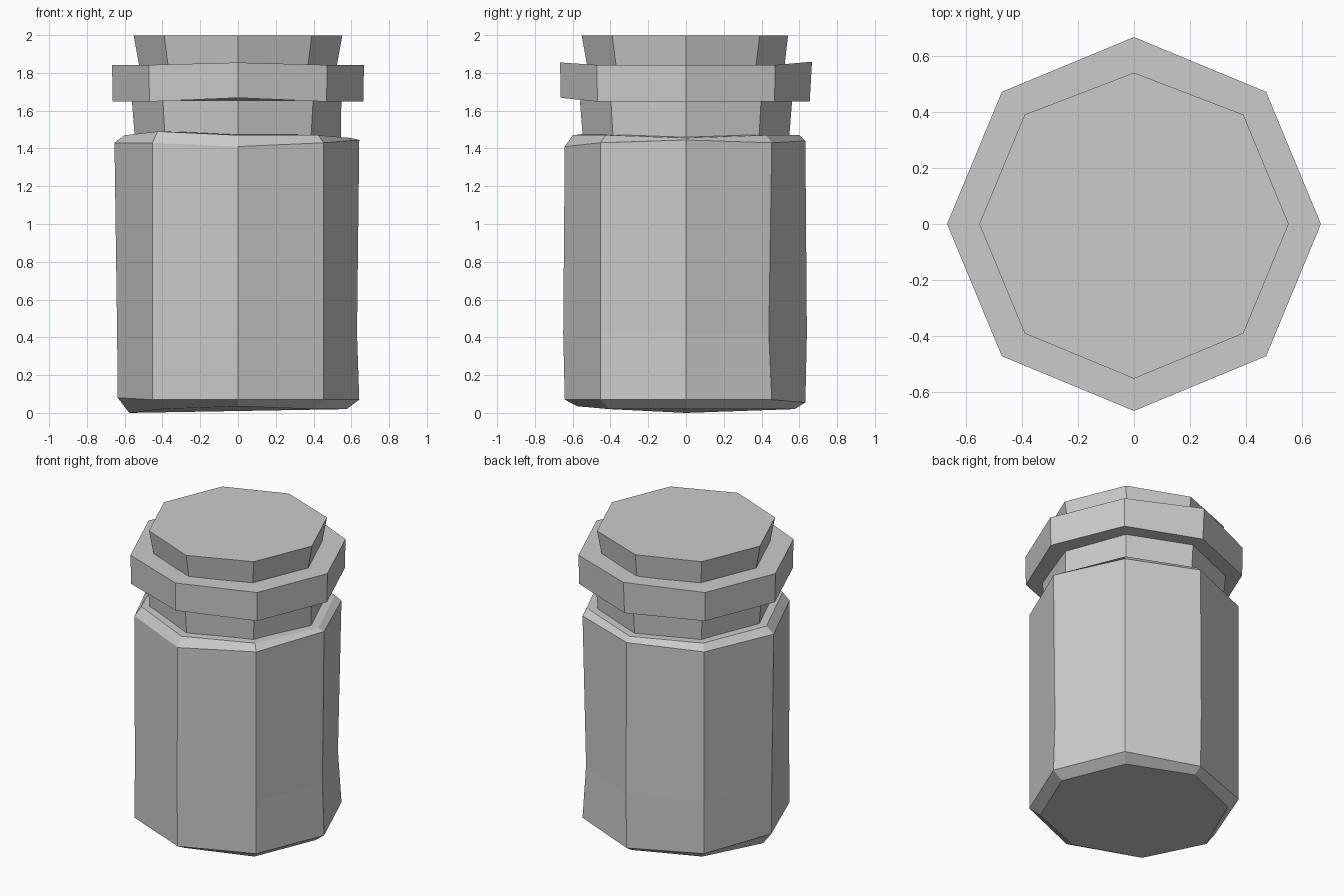
import bpy
import bmesh
from math import cos, sin, pi

cube = bpy.data.objects.get("Cube")
if cube:
    bpy.data.objects.remove(cube, do_unlink=True)

SIDES = 8
# Corner numbers, counter-clockwise from the model's left
LEFT, BACK_LEFT, BACK, BACK_RIGHT, RIGHT, FRONT_RIGHT, FRONT, FRONT_LEFT = range(SIDES)

grey = bpy.data.materials.new("light_grey")
grey.use_nodes = True
colour = (0.6, 0.6, 0.6, 1)
grey.diffuse_color = colour
grey.node_tree.nodes["Principled BSDF"].inputs["Base Color"].default_value = colour


def octagon_solid(name, rings):
    """Stack eight-sided rings (radius, height, {corner: (out, up)}) into a closed solid."""
    bm = bmesh.new()
    loops = []
    for radius, height, nudges in rings:
        loop = []
        for i in range(SIDES):
            out, up = nudges.get(i, (0, 0))
            a = 2 * pi * i / SIDES
            r = radius + out
            loop.append(bm.verts.new((r * cos(a), r * sin(a), height + up)))
        loops.append(loop)
    for low, high in zip(loops, loops[1:]):
        for i in range(SIDES):
            j = (i + 1) % SIDES
            bm.faces.new((low[i], low[j], high[j], high[i]))
    bm.faces.new(loops[0][::-1])
    bm.faces.new(loops[-1])
    mesh = bpy.data.meshes.new(name)
    bm.to_mesh(mesh)
    bm.free()
    mesh.materials.append(grey)
    obj = bpy.data.objects.new(name, mesh)
    bpy.context.collection.objects.link(obj)
    return obj


# Main body with bevelled foot and shoulder, slightly uneven as if hand-cut
octagon_solid("jar_body", [
    (0.575, 0.02, {RIGHT: (0, -0.02), FRONT: (0, 0.015)}),
    (0.642, 0.07, {RIGHT: (-0.005, 0.01), BACK: (-0.01, -0.015)}),
    (0.640, 0.42, {LEFT: (-0.01, 0), BACK_LEFT: (-0.02, 0), FRONT: (0.01, 0)}),
    (0.642, 1.43, {LEFT: (0, 0.015), RIGHT: (0.012, 0),
                   FRONT: (0, -0.02), BACK: (-0.01, 0.01)}),
    (0.600, 1.47, {LEFT: (0, -0.015), FRONT_RIGHT: (0, 0.02)}),
])

# Narrow neck, flaring a little upwards
octagon_solid("neck", [
    (0.545, 1.44, {}),
    (0.562, 1.655, {LEFT: (-0.015, 0)}),
])

# Wide collar
octagon_solid("lid_collar", [
    (0.663, 1.648, {FRONT: (0, 0.02), BACK: (-0.008, 0)}),
    (0.667, 1.842, {FRONT: (0, 0.013), BACK: (0, 0.017)}),
])

# Flared cap on top
octagon_solid("lid_top", [
    (0.52, 1.82, {}),
    (0.552, 1.997, {BACK: (-0.012, 0)}),
])
